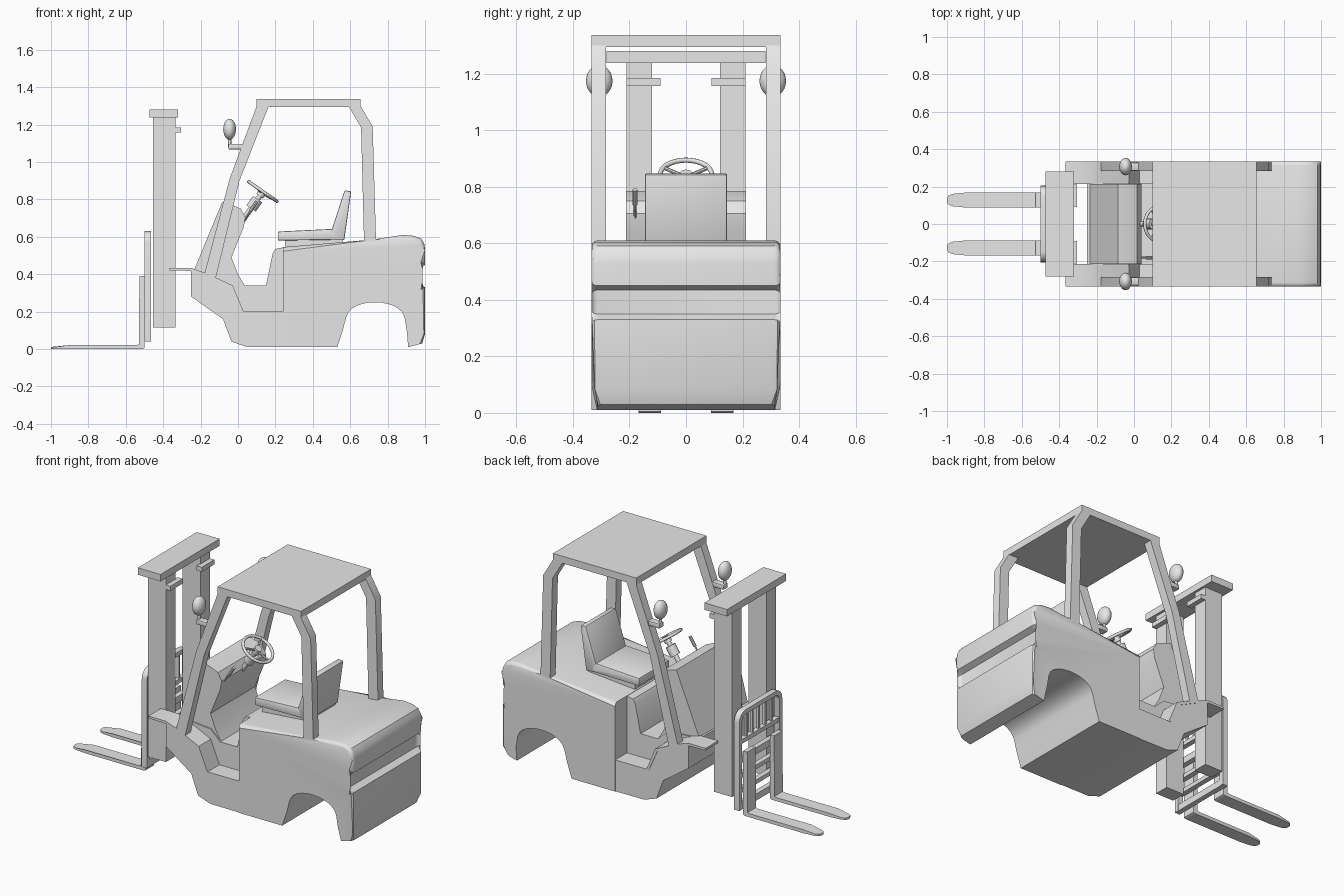
import bpy, bmesh
from math import sin, cos, pi, radians
from mathutils import Vector, Matrix

cube = bpy.data.objects.get("Cube")
if cube:
    bpy.data.objects.remove(cube, do_unlink=True)

grey = bpy.data.materials.new("plain_grey")
grey.use_nodes = True
grey.diffuse_color = (0.8, 0.8, 0.8, 1)
grey.node_tree.nodes["Principled BSDF"].inputs["Base Color"].default_value = (0.8, 0.8, 0.8, 1)


def finish(name, bm):
    bmesh.ops.recalc_face_normals(bm, faces=bm.faces)
    mesh = bpy.data.meshes.new(name)
    bm.to_mesh(mesh)
    bm.free()
    mesh.materials.append(grey)
    obj = bpy.data.objects.new(name, mesh)
    bpy.context.collection.objects.link(obj)
    bpy.ops.object.select_all(action='DESELECT')
    obj.select_set(True)
    bpy.context.view_layer.objects.active = obj
    bpy.ops.object.shade_smooth_by_angle(angle=radians(32))
    return obj


def prism_mesh(pts, lo, hi, axis='y'):
    """Extrude an outline along x (outline in yz), y (in xz) or z (in xy)."""
    place = {'x': lambda a, b, t: (t, a, b),
             'y': lambda a, b, t: (a, t, b),
             'z': lambda a, b, t: (a, b, t)}[axis]
    bm = bmesh.new()
    ends = [[bm.verts.new(place(a, b, t)) for a, b in pts] for t in (lo, hi)]
    for ring in ends:
        bm.faces.new(ring)
    n = len(pts)
    for i in range(n):
        j = (i + 1) % n
        bm.faces.new((ends[0][i], ends[0][j], ends[1][j], ends[1][i]))
    return bm


def prism(name, pts, lo, hi, axis='y', bevel=0):
    bm = prism_mesh(pts, lo, hi, axis)
    if bevel:
        bmesh.ops.bevel(bm, geom=bm.edges[:], offset=bevel, segments=2,
                        affect='EDGES', profile=0.5, clamp_overlap=True)
    return finish(name, bm)


def box(name, x, y, z, bevel=0):
    return prism(name, [(x[0], z[0]), (x[1], z[0]), (x[1], z[1]), (x[0], z[1])],
                 y[0], y[1], 'y', bevel)


def pair(name, make):
    """Build a part on both sides; make receives the name and a y-range mapper."""
    for side, s in (("near", -1), ("far", 1)):
        make(name + "_" + side, lambda a, b, s=s: sorted((s * a, s * b)))


def rod(name, a, b, r, sides=12):
    a, b = Vector(a), Vector(b)
    bm = bmesh.new()
    turn = (b - a).to_track_quat('Z', 'Y').to_matrix().to_4x4()
    bmesh.ops.create_cone(bm, cap_ends=True, segments=sides, radius1=r, radius2=r,
                          depth=(b - a).length,
                          matrix=Matrix.Translation((a + b) / 2) @ turn)
    return finish(name, bm)


W = 0.335   # half width of the truck
IN = 0.22   # half width between the side steps

# Rear body with wheel arch, rear groove and rounded tail
arch = [(0.73 + 0.155 * cos(t) * (1.06 if cos(t) > 0 else 1), 0.13 + 0.12 * sin(t) ** 0.7)
        for t in [pi * i / 14 for i in range(1, 14)]]
tail = [(0.24, 0.01), (0.24, 0.545), (0.72, 0.585), (0.88, 0.61), (0.94, 0.605),
        (0.98, 0.59), (0.997, 0.56), (1, 0.53), (1, 0.45), (0.965, 0.435),
        (0.965, 0.35), (1, 0.33), (1, 0.08), (0.985, 0.03), (0.91, 0.01)]
rear = tail + [(0.902, 0.1)] + arch + [(0.56, 0.1), (0.53, 0.01)]
bm = prism_mesh(rear, -W, W)
for v in bm.verts:
    if v.co.z < 0.05 and v.co.x > 0.9:
        v.co.y *= 0.94
rim = []
for e in bm.edges:
    a, b = (v.co for v in e.verts)
    mid = (a + b) / 2
    if abs(mid.y) > 0.2 and ((mid.z > 0.52 and mid.x > 0.3) or mid.x > 0.96):
        rim.append(e)
bmesh.ops.bevel(bm, geom=rim, offset=0.022, segments=3, affect='EDGES',
                profile=0.5, clamp_overlap=True)
finish("rear_body", bm)

# Centre body: cab floor and seat base front
prism("cab_floor", [(0.25, 0.01), (0.045, 0.012), (-0.035, 0.04), (-0.08, 0.16),
                    (-0.25, 0.28), (-0.25, 0.42), (-0.03, 0.4), (0.035, 0.34),
                    (0.15, 0.34), (0.185, 0.51), (0.2, 0.535), (0.25, 0.545)], -IN, IN)

# Side steps and front fenders
pair("side_step", lambda n, r: prism(
    n, [(0.25, 0.01), (0.045, 0.012), (-0.035, 0.04), (-0.08, 0.16), (-0.25, 0.28),
        (-0.25, 0.42), (-0.17, 0.395), (-0.035, 0.33), (0.02, 0.2), (0.25, 0.2)],
    *r(IN, W - 0.003)))
pair("fender", lambda n, r: prism(
    n, [(-0.365, 0.433), (-0.25, 0.433), (-0.17, 0.406), (-0.028, 0.34), (0.03, 0.2),
        (0.015, 0.2), (-0.042, 0.327), (-0.18, 0.392), (-0.25, 0.418), (-0.365, 0.42)],
    *r(IN - 0.005, W)))

# Dashboard
prism("dashboard", [(-0.24, 0.41), (-0.085, 0.785), (-0.03, 0.77), (0.015, 0.75),
                    (0.04, 0.705), (0.03, 0.65), (-0.035, 0.49), (0, 0.4),
                    (0.035, 0.34), (-0.1, 0.34)], -0.213, 0.213)

# Steering wheel, column and lever
axis = Vector((0.57, 0, 0.82))
hub = Vector((0.133, 0, 0.842))
bpy.ops.mesh.primitive_torus_add(major_segments=32, minor_segments=8, major_radius=0.092,
                                 minor_radius=0.009, location=hub, rotation=(0, 0.607, 0))
wheel = bpy.context.object
wheel.name = "steering_wheel"
wheel.data.materials.append(grey)
bpy.ops.object.shade_smooth_by_angle(angle=radians(60))
across = Vector((0.82, 0, -0.57))
for i in range(3):
    t = 2 * pi * i / 3
    rim_point = hub + 0.09 * (across * cos(t) + Vector((0, sin(t), 0)))
    rod("wheel_spoke_%d" % i, hub - axis * 0.01, rim_point, 0.007, 8)
rod("wheel_hub", hub - axis * 0.03, hub + axis * 0.008, 0.022)
rod("steering_column", hub - axis * 0.21, hub - axis * 0.02, 0.014)
rod("column_shroud", hub - axis * 0.11, hub - axis * 0.05, 0.03)
rod("lever", (0.02, -0.18, 0.67), (0.08, -0.18, 0.76), 0.005, 8)
rod("lever_grip", (0.065, -0.18, 0.737), (0.1, -0.18, 0.79), 0.009, 8)

# Seat
box("seat_base", (0.25, 0.56), (-0.13, 0.13), (0.54, 0.585))
prism("seat_cushion", [(0.213, 0.58), (0.213, 0.628), (0.5, 0.642), (0.54, 0.6),
                       (0.54, 0.585)], -0.145, 0.145, 'y', 0.006)
prism("seat_back", [(0.5, 0.635), (0.57, 0.848), (0.605, 0.843), (0.568, 0.582),
                    (0.52, 0.582)], -0.145, 0.145, 'y', 0.006)

# Overhead guard: roof and posts
box("roof", (0.098, 0.655), (-W, W), (1.295, 1.338))
pair("front_post", lambda n, r: prism(
    n, [(0.1, 1.3), (-0.045, 0.91), (-0.18, 0.4), (-0.12, 0.375), (0.008, 0.9),
        (0.165, 1.3)], *r(0.283, W)))
pair("rear_post", lambda n, r: prism(
    n, [(0.59, 1.3), (0.655, 1.3), (0.72, 1.19), (0.738, 0.575), (0.674, 0.565),
        (0.658, 1.185)], *r(0.283, W)))

# Mirrors on brackets
for side, s in (("near", -1), ("far", 1)):
    bm = bmesh.new()
    bmesh.ops.create_uvsphere(bm, u_segments=20, v_segments=12, radius=1,
                              matrix=Matrix.Translation((-0.045, s * 0.307, 1.175))
                              @ Matrix.Diagonal((0.034, 0.047, 0.056, 1)))
    finish("mirror_" + side, bm)
    rod("mirror_stem_" + side, (-0.045, s * 0.307, 1.08), (-0.045, s * 0.307, 1.14), 0.009)
pair("mirror_bracket", lambda n, r: box(n, (-0.052, 0.03), r(0.285, 0.328),
                                        (1.067, 1.097), 0.006))

# Mast
box("mast_cap", (-0.472, -0.32), (-0.282, 0.282), (1.238, 1.28))
pair("mast_column", lambda n, r: box(n, (-0.455, -0.335), r(0.12, 0.21), (0.115, 1.24)))
pair("mast_bracket", lambda n, r: box(n, (-0.34, -0.305), r(0.09, 0.21), (1.157, 1.185)))

# Carriage: rounded load guard frame, bars and rungs
def hoop(half, top, radius):
    half_arc = [(half - radius + radius * cos(t), top - radius + radius * sin(t))
                for t in [pi / 2 * i / 5 for i in range(6)]]
    return [(half, 0.04)] + half_arc + [(-y, z) for y, z in reversed(half_arc)] + [(-half, 0.04)]


prism("load_guard", hoop(0.205, 0.63, 0.06) + hoop(0.178, 0.603, 0.035)[::-1],
      -0.5, -0.465, 'x')
for i in range(5):
    y = -0.12 + 0.06 * i
    box("guard_bar_%d" % i, (-0.49, -0.475), (y - 0.007, y + 0.007), (0.45, 0.61))
for i, (z, h) in enumerate([(0.04, 0.04), (0.14, 0.025), (0.23, 0.025), (0.32, 0.04),
                            (0.435, 0.025)]):
    box("carriage_rung_%d" % i, (-0.498, -0.467), (-0.19, 0.19), (z, z + h))

# Forks: upright shank and tapered blade
pair("fork_shank", lambda n, r: prism(
    n, [(-0.5, 0.005), (-0.5, 0.39), (-0.527, 0.39), (-0.53, 0.025), (-0.55, 0.02),
        (-0.55, 0.0), (-0.51, 0)], *r(0.088, 0.168)))
for side, s in (("near", -1), ("far", 1)):
    half = [(-0.54, 0.04), (-0.9, 0.04), (-0.97, 0.033), (-0.992, 0.024), (-1, 0.01)]
    outline = [(x, s * 0.128 + y) for x, y in half]
    outline += [(x, s * 0.128 - y) for x, y in reversed(half)]
    bm = prism_mesh(outline, 0, 0.021, 'z')
    for v in bm.verts:
        if v.co.x < -0.95 and v.co.z > 0.01:
            v.co.z = 0.012
    finish("fork_blade_" + side, bm)
